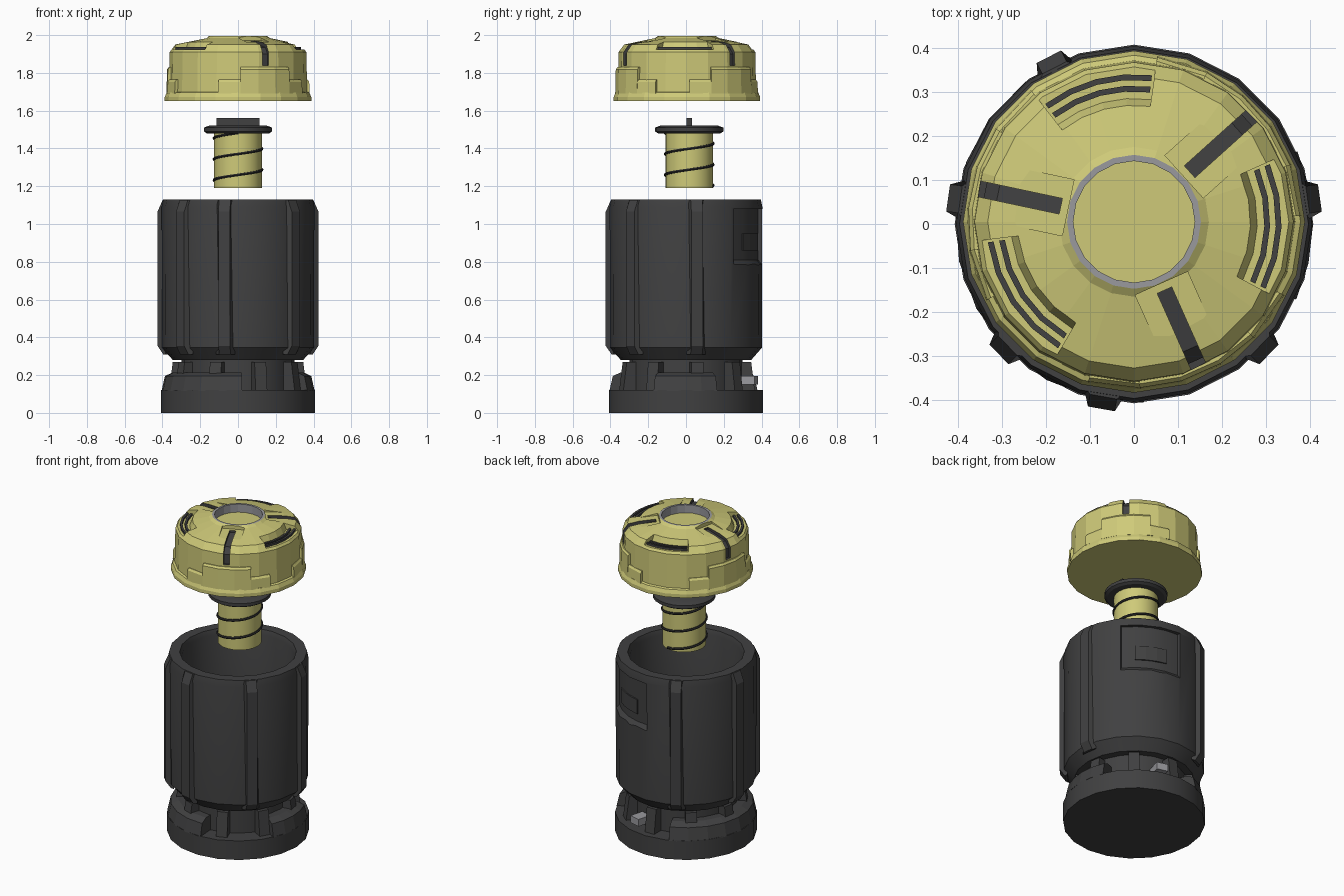
import bpy, bmesh, math
from math import sin, cos, radians, pi

if "Cube" in bpy.data.objects:
    bpy.data.objects.remove(bpy.data.objects["Cube"])

def mat(name, r, g, b):
    m = bpy.data.materials.new(name)
    m.diffuse_color = (r, g, b, 1)
    m.use_nodes = True
    m.node_tree.nodes["Principled BSDF"].inputs["Base Color"].default_value = m.diffuse_color
    return m

YELLOW = mat("yellow", 0.62, 0.59, 0.19)
DARK = mat("dark_grey", 0.052, 0.052, 0.053)
BLACK = mat("black", 0.022, 0.022, 0.022)
GREY = mat("ring_grey", 0.32, 0.32, 0.34)

def finish(name, bm, m, y=0.0, smooth=False):
    bmesh.ops.remove_doubles(bm, verts=bm.verts, dist=1e-5)
    bmesh.ops.recalc_face_normals(bm, faces=bm.faces)
    me = bpy.data.meshes.new(name)
    bm.to_mesh(me)
    bm.free()
    me.materials.append(m)
    ob = bpy.data.objects.new(name, me)
    ob.location.y = y
    bpy.context.collection.objects.link(ob)
    if smooth:
        activate(ob)
        bpy.ops.object.shade_smooth_by_angle(angle=radians(25))
    return ob

def activate(ob):
    bpy.ops.object.select_all(action='DESELECT')
    bpy.context.view_layer.objects.active = ob
    ob.select_set(True)

def sweep(name, prof, m, a0=0, a1=360, n=20, y=0.0, smooth=False):
    """Turn a closed (radius, z) outline about the z axis, fully or over a sector."""
    bm = bmesh.new()
    full = abs(a1 - a0) >= 360
    rings = []
    for i in range(n if full else n + 1):
        a = radians(a0 + (a1 - a0) * i / n)
        rings.append([bm.verts.new((r * cos(a), r * sin(a), z)) for r, z in prof])
    k = len(prof)
    for i in range(n):
        A, B = rings[i], rings[(i + 1) % len(rings)]
        for j in range(k):
            q = (j + 1) % k
            if prof[j][0] == 0 and prof[q][0] == 0:
                continue
            f = [A[j], A[q]]
            f += [B[q]] if prof[q][0] else []
            f += [B[j]] if prof[j][0] else []
            bm.faces.new(f)
    if not full:
        bm.faces.new(rings[0])
        bm.faces.new(rings[-1][::-1])
    return finish(name, bm, m, y, smooth)

def radial(name, prof, width, ang, m, y=0.0, taper=1.0):
    """Extrude a closed (radius, z) outline sideways, centred on a direction."""
    bm = bmesh.new()
    c, s = cos(radians(ang)), sin(radians(ang))
    rmin = min(p[0] for p in prof)
    sides = []
    for sg in (-1, 1):
        row = []
        for r, z in prof:
            w = sg * width / 2 * (1 if r == rmin else taper)
            row.append(bm.verts.new((r * c - w * s, r * s + w * c, z)))
        sides.append(row)
    k = len(prof)
    for j in range(k):
        q = (j + 1) % k
        bm.faces.new([sides[0][j], sides[0][q], sides[1][q], sides[1][j]])
    bm.faces.new(sides[0])
    bm.faces.new(sides[1][::-1])
    return finish(name, bm, m, y)

def cut(ob, cutter):
    md = ob.modifiers.new("cut", 'BOOLEAN')
    md.operation, md.solver, md.object = 'DIFFERENCE', 'EXACT', cutter
    md.material_mode = 'TRANSFER'
    bpy.context.view_layer.update()
    activate(ob)
    bpy.ops.object.modifier_apply(modifier=md.name)
    bpy.data.objects.remove(cutter)

# --- base: foot, neck, raised collar with two gaps, columns
sweep("base_foot", [(0, 0), (.407, 0), (.407, .12), (0, .12)], DARK, smooth=True)
sweep("base_neck", [(0, .11), (.30, .11), (.30, .29), (0, .29)], DARK, smooth=True)
collar = [(.29, .115), (.406, .115), (.388, .195), (.345, .215), (.29, .215)]
sweep("base_collar_long", collar, DARK, 111, 273, 10)
sweep("base_collar_short", collar, DARK, -25, 24, 4)
for i in range(9):
    radial("base_column", [(.28, .115), (.365, .115), (.345, .27), (.28, .27)],
           .065, 40 * i - 70, DARK)
radial("base_latch", [(.28, .15), (.385, .15), (.385, .195), (.28, .195)], .07, 75, GREY)

# --- hollow body with a recessed label field
body = sweep("body", [(0, .28), (.345, .28), (.402, .345), (.404, 1.09), (.396, 1.13),
                      (.335, 1.13), (.325, 1.10), (.325, .36), (0, .36)], DARK)
cut(body, sweep("label_cutter", [(.382, 1.08), (.382, .81), (.41, .775), (.46, .775),
                                 (.46, 1.08)], DARK, 39, 91, 4))
activate(body)
bpy.ops.object.shade_smooth_by_angle(angle=radians(25))
sweep("label_plate", [(.375, .86), (.389, .86), (.389, .95), (.375, .95)], DARK, 51, 79, 3)

# --- body ribs
for a in (8, -44, -100, -136, 172, 117):
    radial("body_rib", [(.38, .31), (.395, .31), (.426, .355), (.426, 1.065),
                        (.398, 1.128), (.38, 1.128)], .10, a, DARK, taper=.62)

# --- inner core: tube, coil, flange, handle
CY = .017
sweep("core_tube", [(0, 1.19), (.126, 1.19), (.126, 1.49), (0, 1.49)], YELLOW,
      n=24, y=CY, smooth=True)
sweep("core_flange", [(0, 1.48), (.165, 1.48), (.181, 1.49), (.181, 1.51), (.15, 1.522),
                      (0, 1.522)], DARK, n=24, y=CY, smooth=True)
radial("core_handle", [(-.115, 1.51), (.115, 1.51), (.115, 1.562), (-.115, 1.562)],
       .03, 0, DARK, y=CY)

bm = bmesh.new()
prev = None
N = 64
for i in range(N + 1):
    z = 1.20 + .282 * i / N
    a = pi + 2 * pi * (z - 1.232) / .111
    ring = []
    for j in range(6):
        t = 2 * pi * j / 6
        r = .127 + .008 * cos(t)
        ring.append(bm.verts.new((r * cos(a), r * sin(a), z + .008 * sin(t))))
    if prev:
        for j in range(6):
            q = (j + 1) % 6
            bm.faces.new([prev[j], prev[q], ring[q], ring[j]])
    else:
        bm.faces.new(ring[::-1])
    prev = ring
bm.faces.new(prev)
finish("core_coil", bm, BLACK, CY, True)

# --- cap shell with central well
KY = .005
cap = sweep("cap", [(0, 1.65), (.388, 1.65), (.388, 1.672), (.378, 1.695), (.366, 1.70),
                    (.362, 1.91), (.332, 1.95), (.17, 1.984), (.152, 1.996), (.138, 1.996),
                    (.138, 1.945), (0, 1.945)], YELLOW, y=KY)
cap.data.materials.append(GREY)
for f in cap.data.polygons:
    c = f.center
    if math.hypot(c.x, c.y) < .150 and c.z > 1.95:
        f.material_index = 1

slots = (42, 168, -66)
grates = ((82, 128), (-28, 24), (187, 240))

# --- shallow ledges and dark slots running over the cap edge
for a in slots:
    cut(cap, radial("ledge_cutter", [(.153, 1.972), (.27, 1.9625), (.27, 2.1), (.153, 2.1)],
                    .13, a, YELLOW, KY))
    cut(cap, radial("slot_cutter", [(.17, 2.1), (.17, 1.958), (.315, 1.935), (.345, 1.90),
                                    (.345, 1.84), (.45, 1.84), (.45, 2.1)], .036, a, DARK, KY))

# --- curved vents, each with two bars
for a0, a1 in grates:
    cut(cap, sweep("vent_cutter", [(.262, 2.05), (.262, 1.97), (.28, 1.924), (.43, 1.924),
                                   (.43, 2.05)], YELLOW, a0, a1, 4, KY))
    for r in (.296, .322):
        sweep("vent_bar", [(r, 1.92), (r + .013, 1.92), (r + .013, 1.937), (r, 1.937)],
              DARK, a0 + 1, a1 - 1, 4, KY)

# --- stepped skirt plates around the cap side
def skirt(name, a0, a1, top, n):
    sweep(name, [(.345, 1.69), (.380, 1.69), (.377, top - .012), (.368, top), (.345, top)],
          YELLOW, a0, a1, n, KY)

for a in slots:
    skirt("skirt_high", a - 22, a + 22, 1.83, 3)
    skirt("skirt_mid", a - 40, a - 22, 1.765, 1)
    skirt("skirt_mid", a + 22, a + 40, 1.765, 1)
